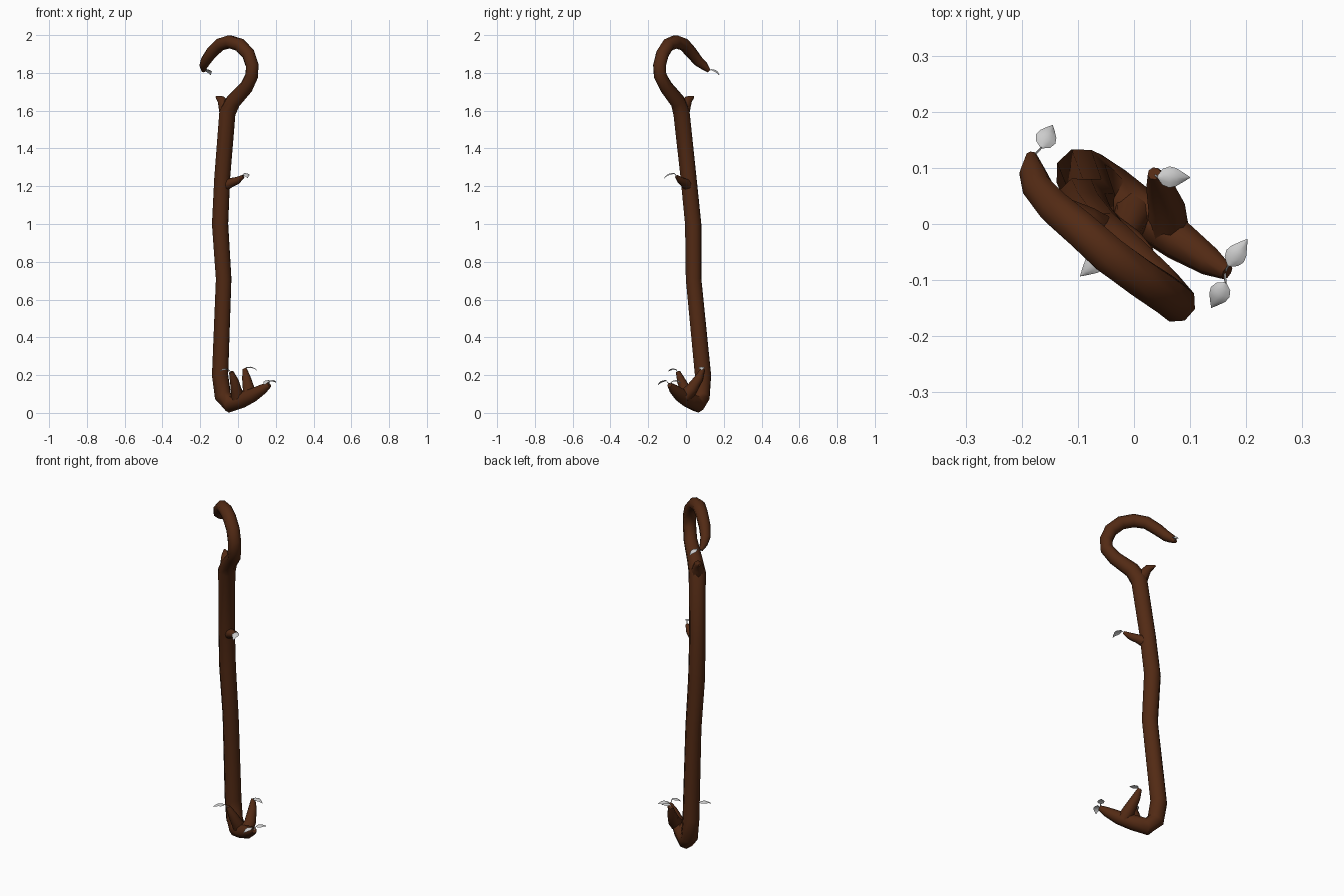
import bpy, bmesh, math
from mathutils import Vector

wood = bpy.data.materials.new("dark_wood")
wood.diffuse_color = (0.085, 0.023, 0.007, 1)


def finish(bm, name, mat=None, angle=50):
    bmesh.ops.recalc_face_normals(bm, faces=bm.faces)
    me = bpy.data.meshes.new(name)
    bm.to_mesh(me)
    bm.free()
    ob = bpy.data.objects.new(name, me)
    bpy.context.collection.objects.link(ob)
    if mat:
        me.materials.append(mat)
    bpy.ops.object.select_all(action='DESELECT')
    ob.select_set(True)
    bpy.context.view_layer.objects.active = ob
    bpy.ops.object.shade_smooth_by_angle(angle=math.radians(angle))
    return ob


def sweep(bm, pts, sides):
    """Tube through (x, y, z, radius) points, rings carried along the path."""
    P = [Vector(p[:3]) for p in pts]
    rings, n = [], None
    for i, p in enumerate(P):
        a = (p - P[i - 1]).normalized() if i else (P[1] - p).normalized()
        b = (P[i + 1] - p).normalized() if i < len(P) - 1 else a
        t = (a + b).normalized()
        if n is None:
            n = t.orthogonal()
        n = (n - t * n.dot(t)).normalized()
        s = t.cross(n)
        rings.append([bm.verts.new(p + pts[i][3] * (
            n * math.cos(2 * math.pi * k / sides) + s * math.sin(2 * math.pi * k / sides)))
            for k in range(sides)])
    for r, q in zip(rings, rings[1:]):
        for k in range(sides):
            j = (k + 1) % sides
            bm.faces.new((r[k], r[j], q[j], q[k]))
    bm.faces.new(rings[0])
    bm.faces.new(rings[-1])


def tube(name, pts, sides=8):
    bm = bmesh.new()
    sweep(bm, pts, sides)
    finish(bm, name, wood)


def leaf(name, root, base, tip, width=0.038):
    """Thin stalk plus a domed teardrop blade running from base to tip."""
    bm = bmesh.new()
    sweep(bm, [(*root, 0.002), (*base, 0.002)], 5)
    b, t = Vector(base), Vector(tip)
    d = t - b
    side = d.cross(Vector((0, 0, 1))).normalized()
    up = side.cross(d).normalized()
    prof = [(0, 0.12), (0.15, 0.75), (0.35, 1), (0.55, 0.85), (0.8, 0.4), (1, 0.03)]
    rows = []
    for f, w in prof:
        h = 0.009 * math.sin(math.pi * f)
        c = b + d * f + up * h
        rows.append([bm.verts.new(c + side * (u * w * width / 2) - up * (0.005 * w * u * u) + up * o)
                     for u, o in ((-1, 0), (-0.5, 0.001), (0, 0.0015), (0.5, 0.001),
                                  (1, 0), (0.5, -0.001), (0, -0.0015), (-0.5, -0.001))])
    for r, q in zip(rows, rows[1:]):
        for k in range(8):
            j = (k + 1) % 8
            bm.faces.new((r[k], r[j], q[j], q[k]))
    bm.faces.new(rows[0])
    bm.faces.new(rows[-1])
    finish(bm, name)


# Staff: root spur, bend, shaft and crook in one sweep
tube("staff", [
    (0.166, -0.086, 0.148, 0.014), (0.135, -0.067, 0.128, 0.026),
    (0.08, -0.03, 0.095, 0.036), (0.02, 0.015, 0.068, 0.042),
    (-0.042, 0.057, 0.047, 0.047), (-0.08, 0.082, 0.09, 0.047),
    (-0.095, 0.09, 0.2, 0.046), (-0.076, 0.04, 0.71, 0.044),
    (-0.095, 0.038, 1.0, 0.046), (-0.084, 0.014, 1.24, 0.045),
    (-0.056, -0.024, 1.59, 0.047), (-0.025, -0.045, 1.65, 0.042),
    (0.045, -0.105, 1.725, 0.037), (0.073, -0.137, 1.785, 0.036),
    (0.075, -0.14, 1.84, 0.036), (0.055, -0.125, 1.9, 0.036),
    (0.01, -0.095, 1.948, 0.036), (-0.045, -0.055, 1.965, 0.036),
    (-0.095, -0.01, 1.95, 0.034), (-0.14, 0.028, 1.908, 0.032),
    (-0.172, 0.065, 1.862, 0.028), (-0.182, 0.095, 1.838, 0.023),
    (-0.183, 0.122, 1.81, 0.01)])

# Short side branches
tube("root_branch_back", [
    (0.06, -0.01, 0.085, 0.038), (0.058, 0.03, 0.125, 0.033),
    (0.045, 0.07, 0.185, 0.024), (0.036, 0.09, 0.232, 0.012)])
tube("root_branch_front", [
    (0.0, 0.025, 0.07, 0.038), (-0.008, 0.0, 0.115, 0.03),
    (-0.02, -0.025, 0.17, 0.023), (-0.036, -0.042, 0.217, 0.012)])
tube("shaft_twig", [
    (-0.08, 0.016, 1.2, 0.034), (-0.035, -0.01, 1.22, 0.024),
    (0.0, -0.03, 1.232, 0.019), (0.028, -0.05, 1.252, 0.009)])
tube("crook_stub", [
    (-0.056, -0.024, 1.58, 0.042), (-0.075, -0.003, 1.63, 0.03),
    (-0.088, 0.012, 1.658, 0.023), (-0.115, 0.04, 1.673, 0.005)])

# Leaves: stalk root, blade base, blade tip
leaves = {
    "leaf_crook": ((-0.182, 0.118, 1.812), (-0.165, 0.136, 1.818), (-0.145, 0.176, 1.788)),
    "leaf_back": ((0.036, 0.088, 0.228), (0.042, 0.084, 0.24), (0.1, 0.083, 0.226)),
    "leaf_front": ((-0.036, -0.042, 0.212), (-0.05, -0.052, 0.229), (-0.096, -0.093, 0.22)),
    "leaf_spur_a": ((0.162, -0.086, 0.148), (0.168, -0.074, 0.166), (0.202, -0.027, 0.16)),
    "leaf_spur_b": ((0.162, -0.086, 0.148), (0.163, -0.105, 0.172), (0.138, -0.149, 0.147)),
    "leaf_shaft": ((0.026, -0.048, 1.25), (0.037, -0.062, 1.268), (0.05, -0.116, 1.243)),
}
for name, (root, base, tip) in leaves.items():
    leaf(name, root, base, tip)
